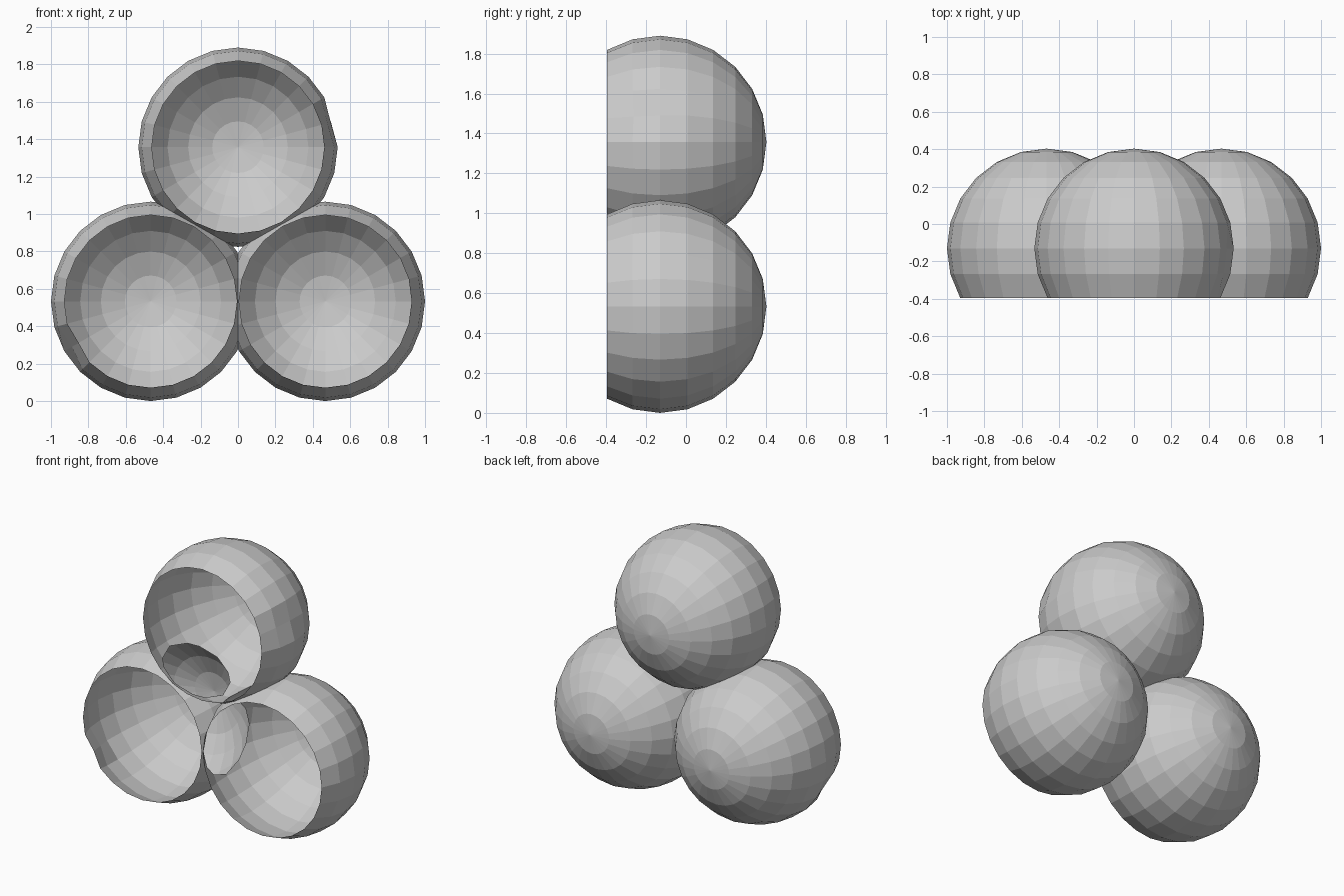
import bpy, bmesh, math
from mathutils import Vector, Matrix

if "Cube" in bpy.data.objects:
    bpy.data.objects.remove(bpy.data.objects["Cube"])

R = 0.533
Y = -0.13
CENTRES = {
    "top_bowl": Vector((0, Y, 1.357)),
    "left_bowl": Vector((-0.467, Y, 0.533)),
    "right_bowl": Vector((0.467, Y, 0.533)),
}
# slight dents in the outer walls: (angle in xz degrees, y offset from centre, depth)
DENTS = {
    "top_bowl": [(15, 0, 0.02), (15, -0.138, 0.02)],
    "left_bowl": [(210, -0.138, 0.03), (210, -0.267, 0.02)],
    "right_bowl": [],
}


def bowl(name, centre):
    bm = bmesh.new()
    # sphere with its pole towards the back
    bmesh.ops.create_uvsphere(bm, u_segments=24, v_segments=12, radius=R,
                              matrix=Matrix.Rotation(math.radians(90), 4, 'X'))
    # open front, along a ring of the sphere
    bmesh.ops.delete(bm, geom=[v for v in bm.verts if v.co.y < -R * 0.6],
                     context='VERTS')
    for ang, dy, depth in DENTS[name]:
        a = math.radians(ang)
        rr = math.sqrt(R * R - dy * dy)
        p = Vector((rr * math.cos(a), dy, rr * math.sin(a)))
        v = min(bm.verts, key=lambda q: (q.co - p).length)
        v.co -= v.co.normalized() * depth
    # passages where the bowls meet: the overlapping wall is removed
    for other in CENTRES.values():
        d = other - centre
        if d.length > 0.01:
            bmesh.ops.bisect_plane(
                bm, geom=bm.verts[:] + bm.edges[:] + bm.faces[:], dist=1e-5,
                plane_co=d / 2, plane_no=d.normalized(), clear_outer=True)
    me = bpy.data.meshes.new(name)
    bm.to_mesh(me)
    bm.free()
    ob = bpy.data.objects.new(name, me)
    ob.location = centre
    bpy.context.collection.objects.link(ob)


for name, centre in CENTRES.items():
    bowl(name, centre)
